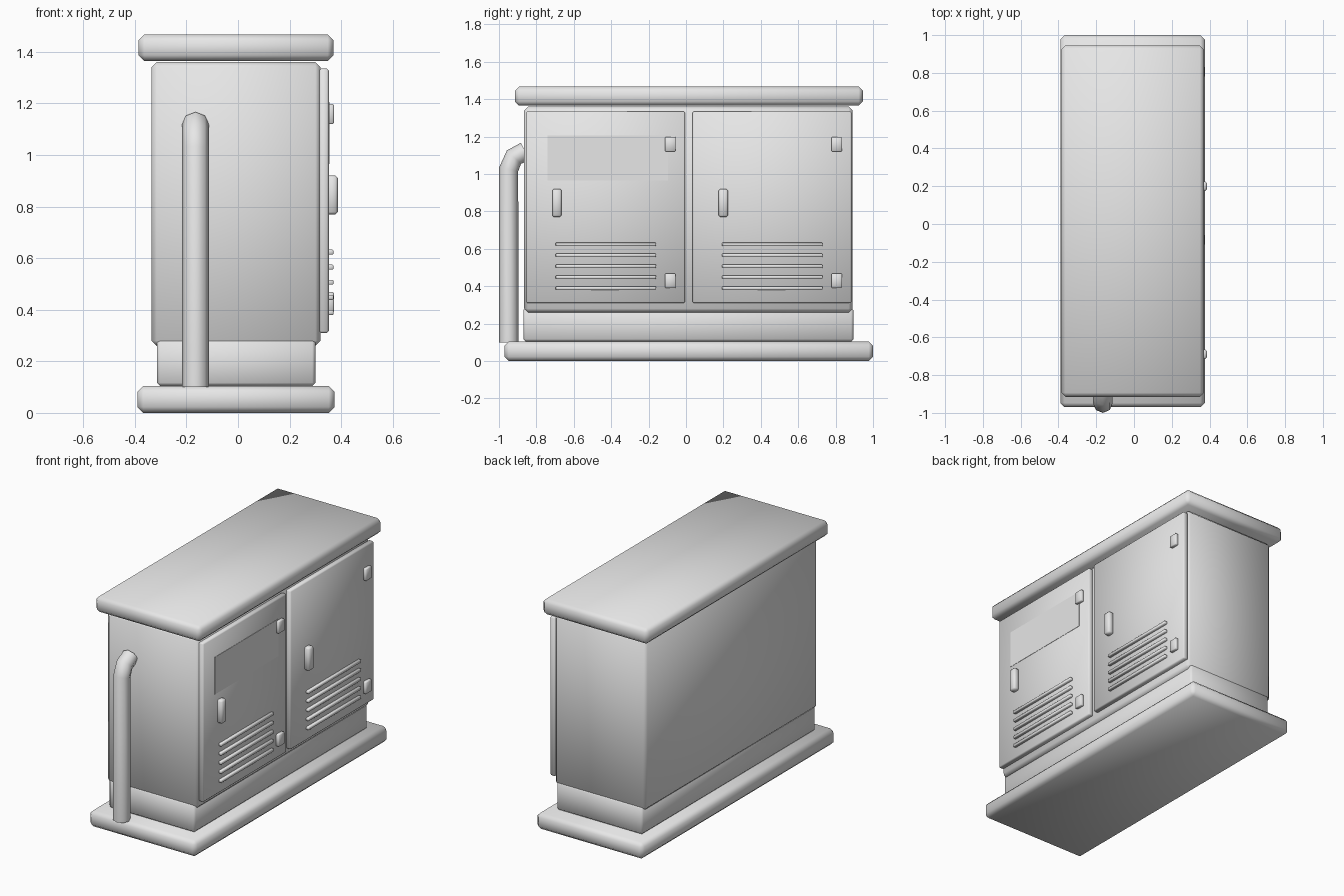
import bpy

cube = bpy.data.objects.get("Cube")
if cube:
    bpy.data.objects.remove(cube, do_unlink=True)

grey = bpy.data.materials.new("light grey metal")
grey.use_nodes = True
grey.diffuse_color = (0.8, 0.8, 0.8, 1)
grey.node_tree.nodes["Principled BSDF"].inputs["Base Color"].default_value = (0.8, 0.8, 0.8, 1)


def box(name, x, y, z, bevel=0.0):
    """Box from (min, max) pairs, with soft shaded chamfers."""
    bpy.ops.mesh.primitive_cube_add(size=1, location=[sum(r) / 2 for r in (x, y, z)])
    ob = bpy.context.object
    ob.name = name
    ob.scale = [r[1] - r[0] for r in (x, y, z)]
    bpy.ops.object.transform_apply(location=False, rotation=False, scale=True)
    ob.data.materials.append(grey)
    if bevel:
        mod = ob.modifiers.new("chamfer", "BEVEL")
        mod.width = bevel
        mod.segments = 1
        bpy.ops.object.shade_smooth()
    return ob


# Cabinet shell
box("base_slab", (-0.39, 0.375), (-0.97, 1.0), (0, 0.105), 0.023)
box("plinth", (-0.315, 0.30), (-0.87, 0.895), (0.105, 0.285), 0.012)
box("cabinet_body", (-0.335, 0.32), (-0.865, 0.89), (0.26, 1.36), 0.02)
box("roof_lid", (-0.385, 0.37), (-0.915, 0.945), (1.365, 1.467), 0.022)

# Two matching doors with hinges, handle and louvres
for side, y in (("front", -0.855), ("rear", 0.035)):
    box(side + "_door", (0.315, 0.352), (y, y + 0.85), (0.31, 1.335), 0.007)
    box(side + "_handle", (0.345, 0.387), (y + 0.14, y + 0.19), (0.77, 0.92), 0.009)
    for level, z in (("lower", 0.39), ("upper", 1.12)):
        box(side + "_hinge_" + level, (0.345, 0.372), (y + 0.742, y + 0.8), (z, z + 0.078), 0.004)
    for i in range(5):
        z = 0.38 + i * 0.0585
        box(f"{side}_louvre_{i + 1}", (0.345, 0.37), (y + 0.158, y + 0.695), (z, z + 0.019), 0.003)

# Thin plate on the front door
box("door_plate", (0.35, 0.354), (-0.74, -0.095), (0.965, 1.205))

# Bent pipe rising from the slab into the front wall
curve = bpy.data.curves.new("pipe", "CURVE")
curve.dimensions = "3D"
curve.bevel_depth = 0.052
curve.bevel_resolution = 2
curve.use_fill_caps = True
path = [(-0.948, 0.1), (-0.948, 1.025), (-0.92, 1.09), (-0.86, 1.12)]
spline = curve.splines.new("POLY")
spline.points.add(len(path) - 1)
for point, (y, z) in zip(spline.points, path):
    point.co = (-0.165, y, z, 1)
pipe = bpy.data.objects.new("bent_pipe", curve)
bpy.context.collection.objects.link(pipe)
bpy.ops.object.select_all(action="DESELECT")
pipe.select_set(True)
bpy.context.view_layer.objects.active = pipe
bpy.ops.object.convert(target="MESH")
pipe = bpy.context.object
pipe.data.materials.clear()
pipe.data.materials.append(grey)
bpy.ops.object.shade_smooth_by_angle(angle=0.9)
